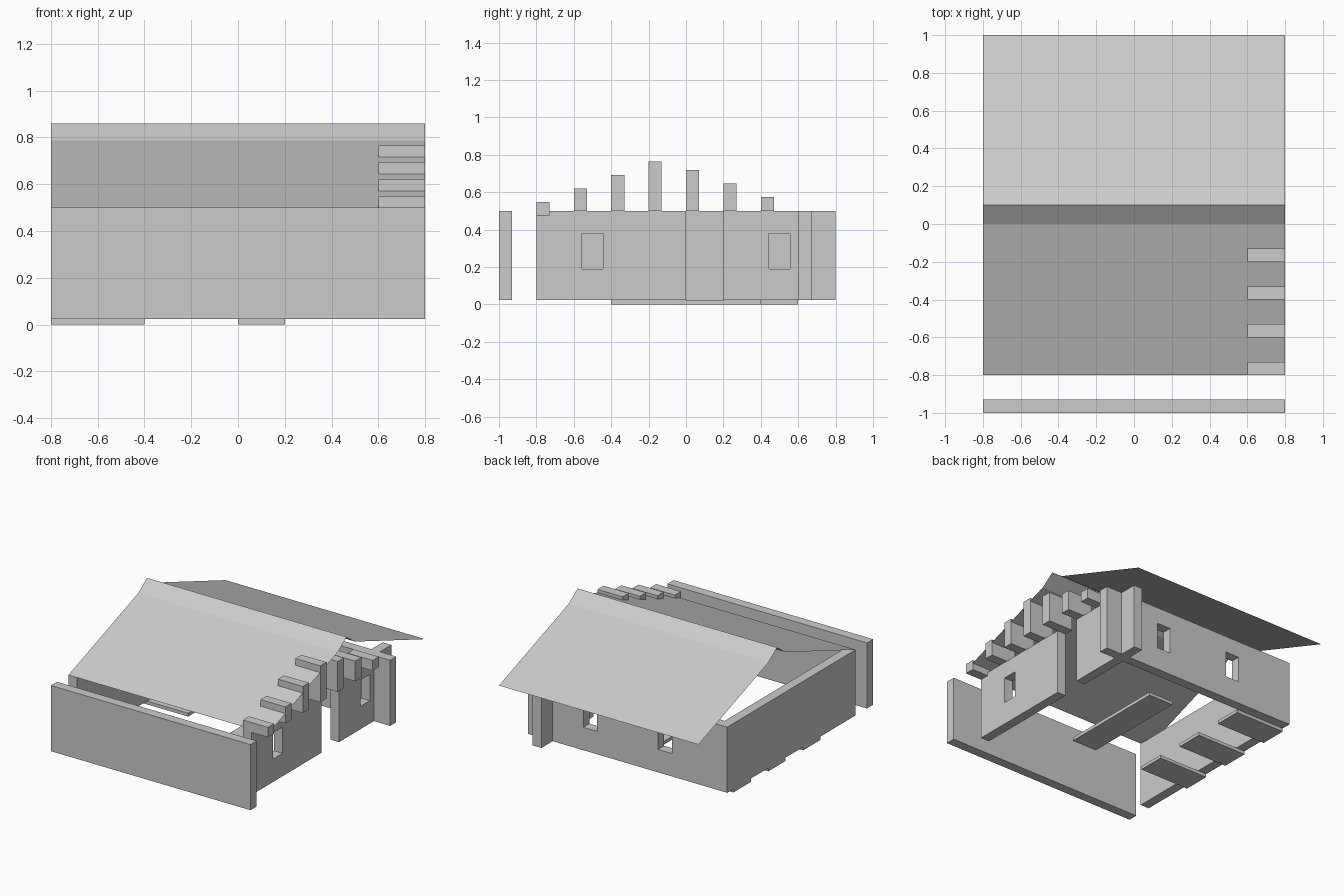
import bpy, bmesh

if "Cube" in bpy.data.objects:
    bpy.data.objects.remove(bpy.data.objects["Cube"])

Z0, Z1 = 0.024, 0.5   # wall bottom and top
T = 0.07              # wall thickness


def box(name, x, y, z):
    """Box from (min, max) ranges."""
    bm = bmesh.new()
    bmesh.ops.create_cube(bm, size=1)
    for v in bm.verts:
        for i, r in enumerate((x, y, z)):
            v.co[i] = r[0] if v.co[i] < 0 else r[1]
    me = bpy.data.meshes.new(name)
    bm.to_mesh(me)
    bm.free()
    ob = bpy.data.objects.new(name, me)
    bpy.context.collection.objects.link(ob)
    return ob


def cut_window(wall, x, y):
    """Cut a rectangular window opening through a wall."""
    cutter = box(wall.name + "_cutter", x, y, (0.19, 0.38))
    cutter.hide_render = True
    cutter.hide_set(True)
    cutter.display_type = 'WIRE'
    mod = wall.modifiers.new("window", 'BOOLEAN')
    mod.operation = 'DIFFERENCE'
    mod.solver = 'EXACT'
    mod.object = cutter


# Walls
box("front_wall", (-0.8, 0.8), (-1, -1 + T), (Z0, Z1))
box("left_wall", (-0.8, -0.8 + T), (-0.8, 0.6 + T), (Z0, Z1))
back = box("back_wall", (-0.8, 0.8), (0.6, 0.6 + T), (Z0, Z1))
for cx in (-0.3, 0.3):
    cut_window(back, (cx - 0.055, cx + 0.055), (0.5, 0.8))

# Right wall in two pieces, with a doorway between
for name, y, cy in (("right_wall_front", (-0.8, 0), -0.5),
                    ("right_wall_back", (0.2, 0.8), 0.5)):
    wall = box(name, (0.6, 0.6 + T), y, (Z0, Z1))
    cut_window(wall, (0.5, 0.8), (cy - 0.055, cy + 0.055))

# Stepped gable blocks on the right wall
steps = [(-0.8, 0.476, 0.548), (-0.6, 0.5, 0.62), (-0.4, 0.5, 0.692),
         (-0.2, 0.5, 0.765), (0, 0.5, 0.72), (0.2, 0.5, 0.647), (0.4, 0.5, 0.575)]
for y, lo, hi in steps:
    box("gable_block", (0.6, 0.8), (y, y + T), (lo, hi))

# Floor slabs
box("floor_slab_centre", (0, 0.2), (-0.4, 0.4), (0, Z0))
for y in (-0.4, 0, 0.4):
    box("floor_slab_left", (-0.8, -0.4), (y, y + 0.2), (0, Z0))

# Thin sheet roof with a steeper ridge cap
profile = [(-0.8, 0.5), (0, 0.788), (0.1, 0.86), (0.2, 0.788), (1, 0.5)]
bm = bmesh.new()
rows = [[bm.verts.new((x, y, z)) for x in (-0.8, 0.8)] for y, z in profile]
for a, b in zip(rows, rows[1:]):
    bm.faces.new((a[0], a[1], b[1], b[0]))
me = bpy.data.meshes.new("roof")
bm.to_mesh(me)
bm.free()
bpy.context.collection.objects.link(bpy.data.objects.new("roof", me))
